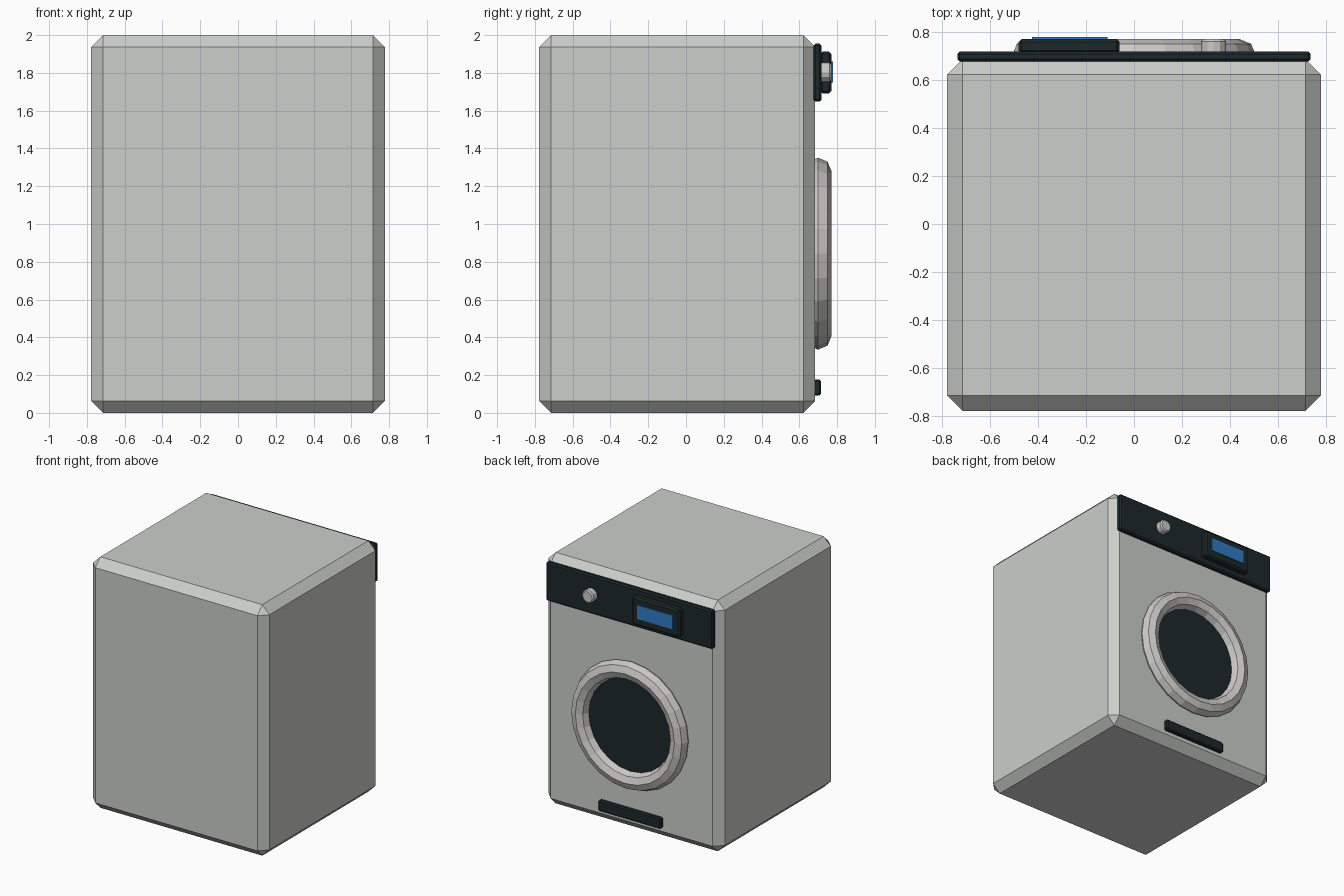
import bpy
import bmesh
from math import radians
from mathutils import Matrix, Vector

cube = bpy.data.objects.get("Cube")
if cube:
    bpy.data.objects.remove(cube, do_unlink=True)


def material(name, rgb):
    mat = bpy.data.materials.new(name)
    mat.use_nodes = True
    mat.diffuse_color = (*rgb, 1)
    mat.node_tree.nodes["Principled BSDF"].inputs["Base Color"].default_value = (*rgb, 1)
    return mat


enamel = material("pale grey enamel", (0.60, 0.62, 0.59))
metal = material("warm grey metal", (0.60, 0.59, 0.58))
dark = material("dark slate", (0.012, 0.021, 0.022))
blue = material("screen blue", (0.03, 0.20, 0.55))

# Rotation that turns a z-axis shape to point along +y
FACE_BACK = Matrix.Rotation(radians(-90), 4, "X")


def finish(name, bm, mat):
    bmesh.ops.recalc_face_normals(bm, faces=bm.faces)
    mesh = bpy.data.meshes.new(name)
    bm.to_mesh(mesh)
    bm.free()
    mesh.materials.append(mat)
    obj = bpy.data.objects.new(name, mesh)
    bpy.context.collection.objects.link(obj)
    return obj


def box(name, low, high, mat, bevel=0.0):
    low, high = Vector(low), Vector(high)
    bm = bmesh.new()
    bmesh.ops.create_cube(bm, size=1)
    bmesh.ops.scale(bm, vec=high - low, verts=bm.verts)
    bmesh.ops.translate(bm, vec=(low + high) / 2, verts=bm.verts)
    if bevel:
        bmesh.ops.bevel(bm, geom=bm.edges[:], offset=bevel, segments=1,
                        affect="EDGES", profile=0.5)
    return finish(name, bm, mat)


def turned(name, profile, centre, sides, mat):
    """Spin a (radius, depth) profile about the y axis through centre."""
    bm = bmesh.new()
    verts = [bm.verts.new((r, 0, d)) for r, d in profile]
    edges = [bm.edges.new(pair) for pair in zip(verts, verts[1:])]
    bmesh.ops.spin(bm, geom=verts + edges, axis=(0, 0, 1), cent=(0, 0, 0),
                   angle=radians(360), steps=sides)
    bmesh.ops.remove_doubles(bm, verts=bm.verts, dist=0.0005)
    bmesh.ops.transform(bm, matrix=Matrix.Translation(centre) @ FACE_BACK, verts=bm.verts)
    return finish(name, bm, mat)


# Cabinet
box("cabinet", (-0.777, -0.777, 0), (0.777, 0.684, 2), enamel, 0.063)

# Control panel, screen and kick plate
box("control_panel", (-0.735, 0.676, 1.648), (0.735, 0.717, 1.955), dark, 0.010)
box("screen_frame", (-0.48, 0.710, 1.692), (-0.06, 0.769, 1.912), dark, 0.012)
box("screen", (-0.425, 0.760, 1.75), (-0.11, 0.777, 1.86), blue)
box("kick_plate", (-0.275, 0.676, 0.092), (0.275, 0.714, 0.177), dark, 0.008)

# Programme knob
turned("programme_knob", [(0, 0), (0.052, 0), (0.052, 0.045), (0.042, 0.054), (0, 0.054)],
       (0.331, 0.715, 1.803), 12, metal)

# Round door: an eight-sided tube bent into a ring, with a flat window
bpy.ops.mesh.primitive_torus_add(major_segments=24, minor_segments=8,
                                 major_radius=0.437, minor_radius=0.071,
                                 location=(0, 0.699, 0.843),
                                 rotation=(radians(-90), 0, 0))
ring = bpy.context.object
ring.name = ring.data.name = "door_ring"
ring.data.materials.append(metal)
turned("door_window", [(0, 0), (0.375, 0), (0.375, 0.015), (0, 0.015)],
       (0, 0.686, 0.843), 48, dark)
